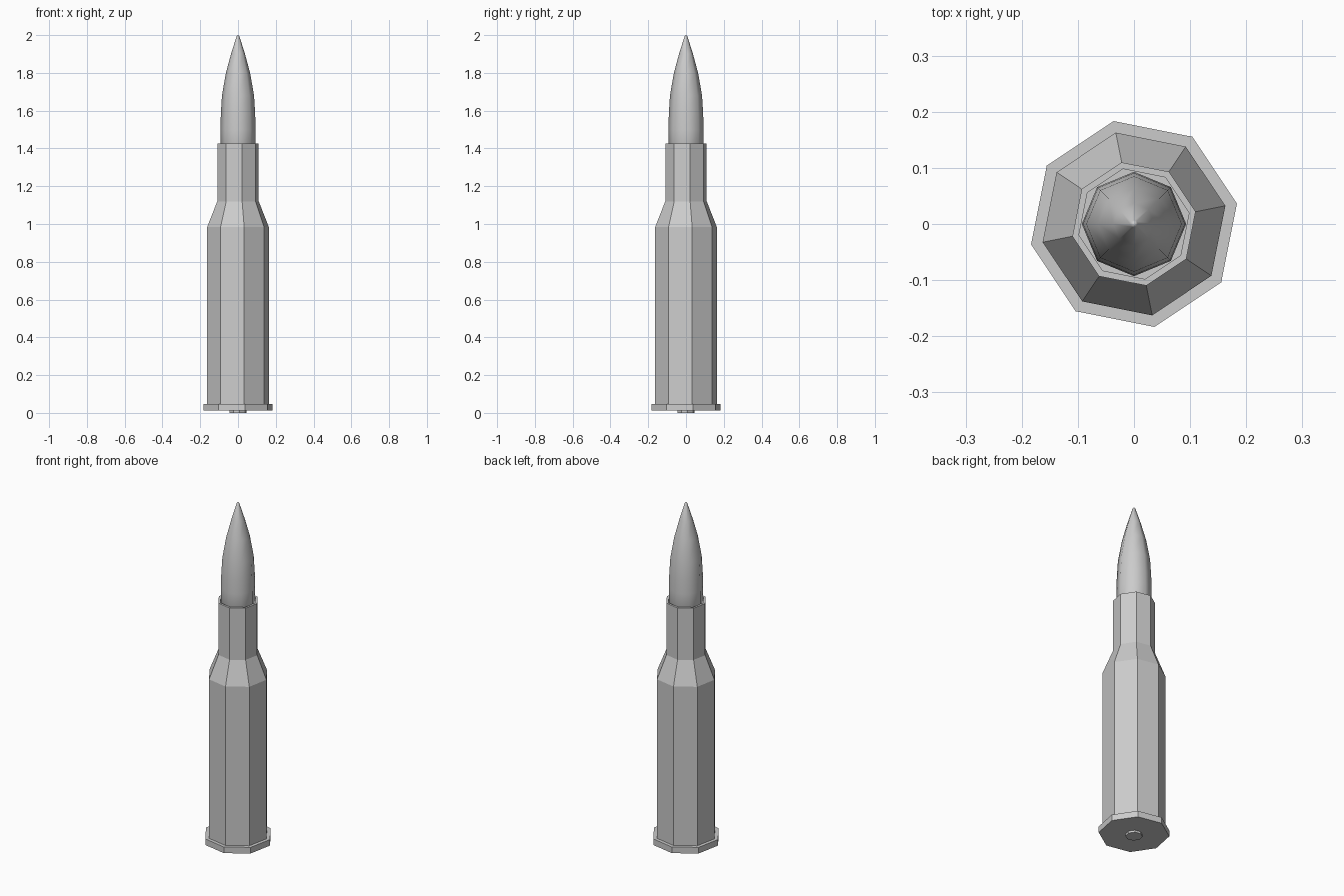
import bpy, bmesh, math

cube = bpy.data.objects.get("Cube")
if cube:
    bpy.data.objects.remove(cube, do_unlink=True)

grey = bpy.data.materials.new("plain_grey")
grey.use_nodes = True
grey.diffuse_color = (0.6, 0.6, 0.6, 1)
grey.node_tree.nodes["Principled BSDF"].inputs["Base Color"].default_value = grey.diffuse_color


def lathe(name, profile, sides, turn=0.0, cap_start=False, cap_end=False, smooth=False):
    """Revolve (radius, height) points around z with a few flat sides."""
    bm = bmesh.new()
    rings = []
    for r, z in profile:
        angles = [math.radians(turn) + math.tau * i / sides for i in range(sides)]
        rings.append([bm.verts.new((r * math.cos(a), r * math.sin(a), z)) for a in angles])
    for low, high in zip(rings, rings[1:]):
        for i in range(sides):
            j = (i + 1) % sides
            bm.faces.new((low[i], low[j], high[j], high[i]))
    if cap_start:
        bm.faces.new(rings[0][::-1])
    if cap_end:
        bm.faces.new(rings[-1])
    for f in bm.faces:
        f.smooth = smooth
    mesh = bpy.data.meshes.new(name)
    bm.to_mesh(mesh)
    bm.free()
    mesh.materials.append(grey)
    obj = bpy.data.objects.new(name, mesh)
    bpy.context.collection.objects.link(obj)
    return obj


# Casing: base flange, body, shoulder, neck, open lip and inner wall
lathe("casing", [(0.187, 0.012), (0.187, 0.048), (0.166, 0.048), (0.166, 0.985),
                 (0.112, 1.12), (0.112, 1.425), (0.1, 1.425), (0.1, 1.12)],
      8, turn=11.25, cap_start=True)

# Pointed tip seated in the neck
lathe("pointed_tip", [(0.093, 1.2), (0.093, 1.5), (0.091, 1.58), (0.085, 1.68), (0.064, 1.8),
                      (0.037, 1.9), (0.007, 1.995), (0.003, 2.0)],
      8, cap_start=True, cap_end=True, smooth=True)

# Small disc under the base
lathe("primer", [(0.045, 0.0), (0.045, 0.02)], 8, turn=11.25, cap_start=True, cap_end=True)
